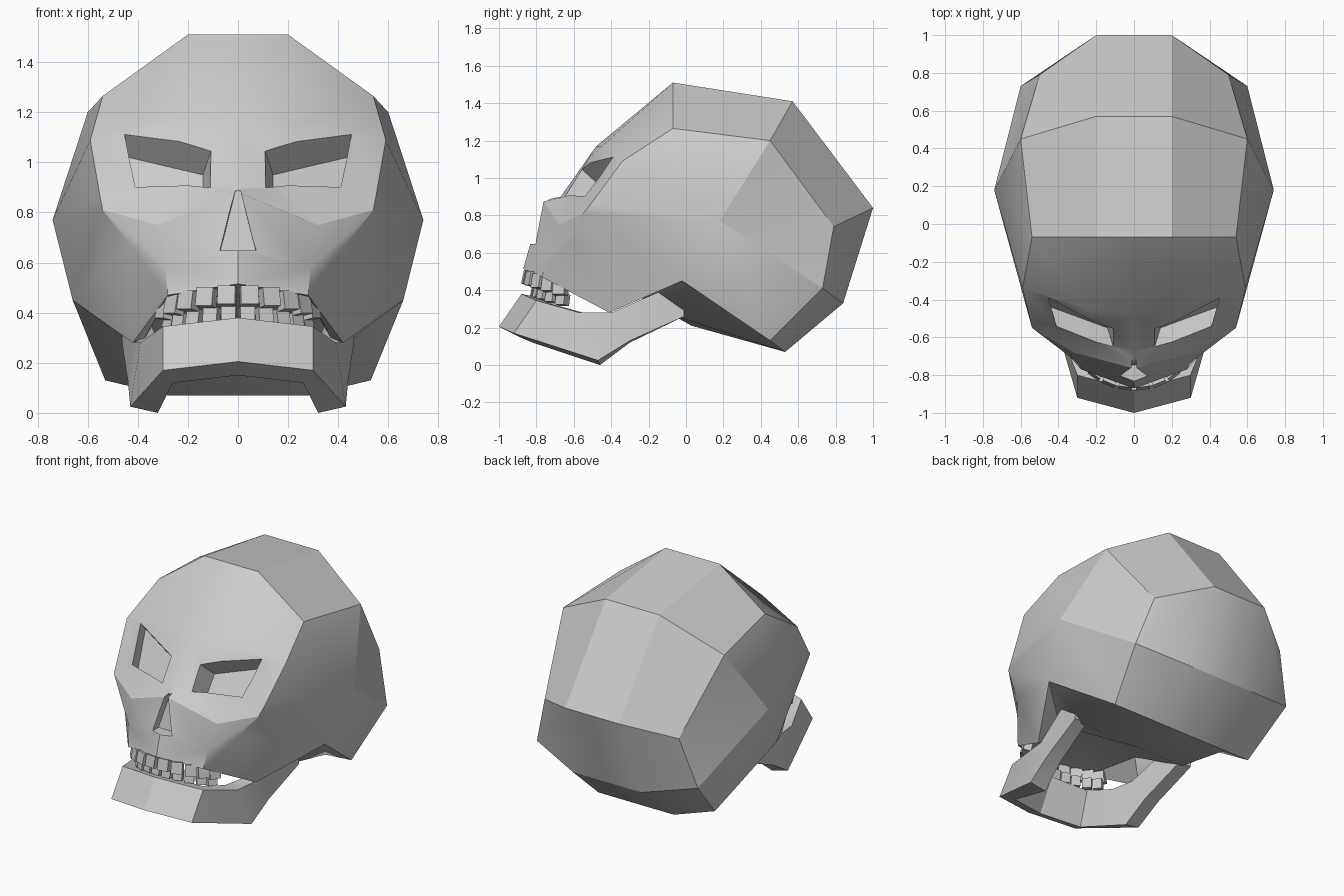
import bpy, bmesh, math
from mathutils import Vector, Matrix

if "Cube" in bpy.data.objects:
    bpy.data.objects.remove(bpy.data.objects["Cube"])


def make(name, verts, faces, mirror=True):
    """Build an object from points and faces, mirrored across x = 0."""
    bm = bmesh.new()
    for s in ((1, -1) if mirror else (1,)):
        vs = [bm.verts.new((s * x, y, z)) for x, y, z in verts]
        for f in faces:
            bm.faces.new([vs[i] for i in f])
    bmesh.ops.remove_doubles(bm, verts=bm.verts, dist=0.0005)
    bmesh.ops.recalc_face_normals(bm, faces=bm.faces)
    me = bpy.data.meshes.new(name)
    bm.to_mesh(me)
    bm.free()
    ob = bpy.data.objects.new(name, me)
    bpy.context.collection.objects.link(ob)
    return ob


def activate(ob):
    bpy.ops.object.select_all(action='DESELECT')
    ob.select_set(True)
    bpy.context.view_layer.objects.active = ob


def smooth(ob, angle=28):
    activate(ob)
    bpy.ops.object.shade_smooth_by_angle(angle=math.radians(angle))


def prism(name, front, back):
    n = len(front)
    faces = [list(range(n)), list(range(n, 2 * n))]
    faces += [(i, (i + 1) % n, (i + 1) % n + n, i + n) for i in range(n)]
    return make(name, list(front) + list(back), faces, mirror=False)


def cut(target, cutter):
    cutter.hide_render = True
    activate(target)
    m = target.modifiers.new("cut", 'BOOLEAN')
    m.operation, m.object, m.solver = 'DIFFERENCE', cutter, 'EXACT'
    bpy.ops.object.modifier_apply(modifier=m.name)
    bpy.data.objects.remove(cutter)


# Skull: half rows (centre, middle, edge) running over the top, back, underside and up the face
cranium_rows = [
    [(0, -.07, 1.51), (.20, -.07, 1.51), (.54, -.07, 1.265)],
    [(0, .57, 1.41), (.20, .57, 1.41), (.60, .45, 1.20)],
    [(0, 1.0, .84), (.20, 1.0, .84), (.50, .79, .74)],
    [(0, .84, .33), (.25, .84, .33), (.60, .73, .41)],
    [(0, .53, .07), (.28, .53, .07), (.53, .45, .13)],
    [(0, .03, .21), (.40, -.02, .25), (.66, -.02, .45)],
]
face_rows = [
    [(0, -.30, .44), (.30, -.35, .42), (.37, -.40, .30)],
    [(0, -.87, .515), (.28, -.77, .47), (.42, -.41, .28)],
    [(0, -.833, .645), (.29, -.74, .58), (.43, -.60, .67)],
    [(0, -.765, .88), (.32, -.68, .75), (.54, -.55, .81)],
    [(0, -.67, .90), (.20, -.63, .90), (.55, -.51, .86)],
    [(0, -.48, 1.17), (.25, -.45, 1.17), (.59, -.34, 1.09)],
]
rows = cranium_rows + face_rows
verts = [p for r in rows for p in r] + [(.74, .18, .77)]
n = len(rows)
faces = [(3 * i + c, 3 * i + c + 1, 3 * ((i + 1) % n) + c + 1, 3 * ((i + 1) % n) + c)
         for i in range(n) for c in (0, 1)]
rim = [0, 1, 2, 3, 4, 5, 9, 10, 11]                      # temple rim, fanned to its bulge
faces += [(3 * a + 2, 3 * b + 2, 3 * n) for a, b in zip(rim, rim[1:] + rim[:1])]
faces += [(17, 3 * a + 2, 3 * a + 5) for a in (6, 7, 8)]  # wall under the cheekbone
skull = make("skull", verts, faces)

# Eye sockets, sunk square to the face
d = Vector((.03, .10, -.09))
eye = [Vector(p) for p in ((.11, -.55, 1.04), (.45, -.40, 1.12), (.41, -.54, .90), (.11, -.65, .90))]
for s in (1, -1):
    flip = Matrix.Diagonal((s, 1, 1))
    cut(skull, prism("eye_cutter", [flip @ (p - 1.5 * d) for p in eye], [flip @ (p + d) for p in eye]))

# Nose opening
nose = ((.012, .885), (.082, .648), (-.082, .648), (-.012, .885))
cut(skull, prism("nose_cutter", [(x, -1, z) for x, z in nose],
                 [(x * .85, -.70 - (.885 - z) * .2, z) for x, z in nose]))
smooth(skull)

# Lower jaw: four-sided sections (outer top, outer bottom, inner bottom, inner top)
sections = [
    [(0, -.88, .38), (0, -1.0, .205), (0, -.89, .15), (0, -.78, .36)],
    [(.30, -.80, .345), (.30, -.92, .17), (.26, -.82, .12), (.24, -.73, .33)],
    [(.39, -.57, .28), (.43, -.47, .025), (.32, -.46, 0), (.29, -.55, .28)],
    [(.41, -.40, .28), (.44, -.30, .13), (.34, -.30, .12), (.32, -.40, .28)],
    [(.48, -.01, .45), (.46, -.01, .26), (.37, -.01, .26), (.38, -.01, .45)],
]
jverts = [p for s in sections for p in s]
jfaces = [(4 * i + k, 4 * i + (k + 1) % 4, 4 * i + 4 + (k + 1) % 4, 4 * i + 4 + k)
          for i in range(len(sections) - 1) for k in range(4)]
jfaces.append((16, 17, 18, 19))
smooth(make("lower_jaw", jverts, jfaces))

# Teeth: small boxes along the two dental arches
arches = {
    "upper_tooth": (.075, [(.044, -.845, .467), (.126, -.825, .46), (.198, -.785, .447),
                           (.252, -.73, .43), (.288, -.67, .41)]),
    "lower_tooth": (.062, [(.036, -.80, .395), (.105, -.785, .39), (.17, -.76, .38),
                           (.225, -.715, .365), (.265, -.66, .35)]),
}
for name, (height, spots) in arches.items():
    for p in spots:
        for s in (1, -1):
            bpy.ops.mesh.primitive_cube_add(
                size=1, location=(s * p[0], p[1], p[2]),
                rotation=(math.radians(-12), 0, s * math.asin(p[0] / .33)))
            bpy.context.object.name = name
            bpy.context.object.scale = (height * .95, .05, height)
